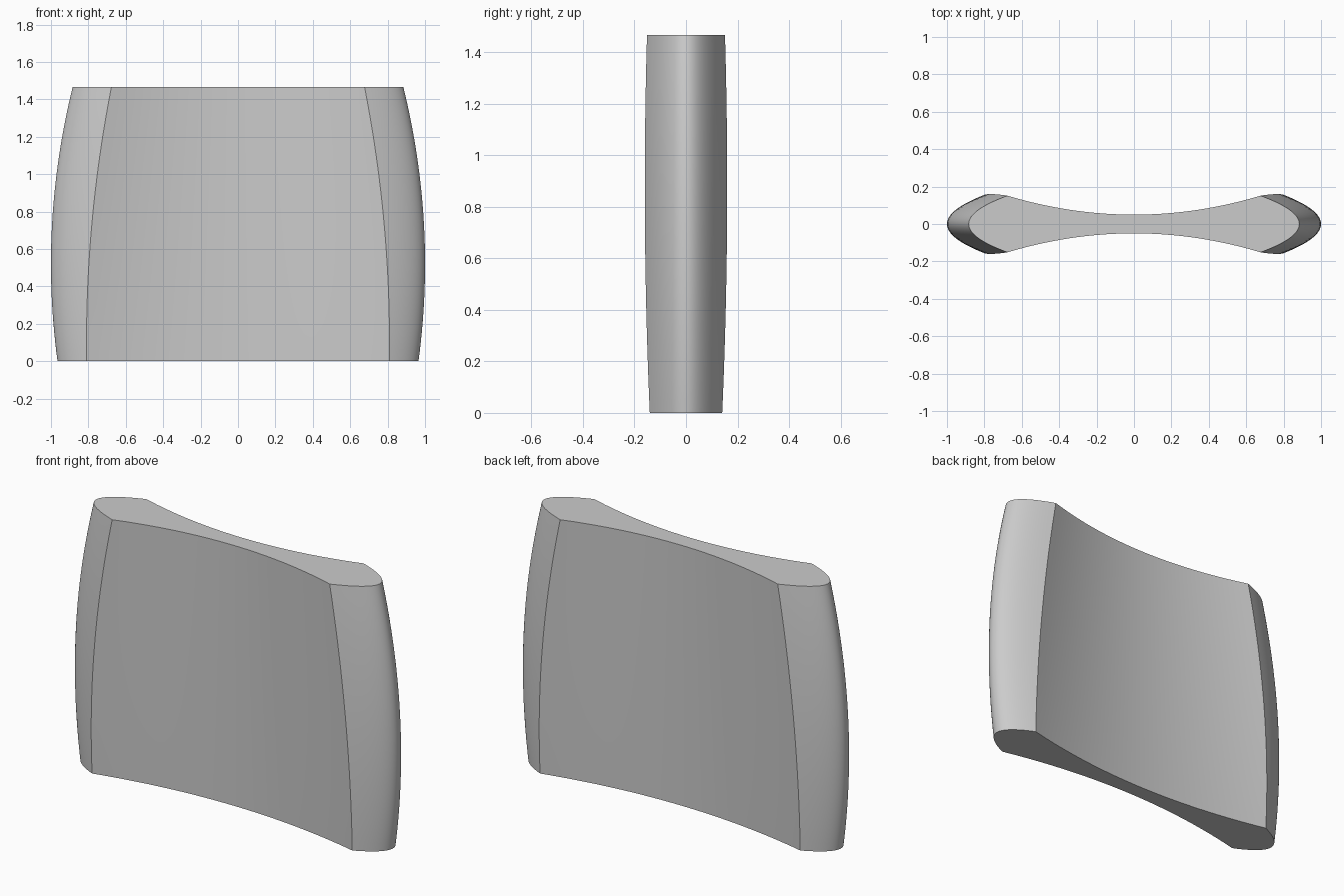
import bpy, bmesh, math

cube = bpy.data.objects.get("Cube")
if cube:
    bpy.data.objects.remove(cube, do_unlink=True)

HEIGHT = 1.467
LEVELS, FACE_STEPS, CAP_STEPS = 28, 32, 32


def bow(z, peak, z_peak, radius):
    """Shallow vertical arc: largest at z_peak, falling off above and below."""
    return peak - (z - z_peak) ** 2 / (2 * radius)


def section(z):
    """Closed outline at height z: concave faces joined by rounded ends."""
    width = bow(z, 1.0, 0.52, 3.86)
    crease = bow(z, 0.81, 0.1, 7.0)
    depth = bow(z, 0.16, 0.88, 20)
    waist = 0.045 + 0.005 * z / HEIGHT
    half = []
    # concave front face, left to right
    for i in range(FACE_STEPS):
        t = 2 * i / FACE_STEPS - 1
        half.append((t * crease, -(waist + (depth - waist) * t * t)))
    # rounded end, front to back
    for i in range(CAP_STEPS):
        t = 2 * i / CAP_STEPS - 1
        half.append((width - (width - crease) * t * t, t * depth))
    # the other half is the same outline turned half way round
    return half + [(-x, -y) for x, y in half]


# Loft the sections into one closed body
bm = bmesh.new()
rings = []
for k in range(LEVELS + 1):
    z = HEIGHT * k / LEVELS
    rings.append([bm.verts.new((x, y, z)) for x, y in section(z)])
for low, high in zip(rings, rings[1:]):
    for i in range(len(low)):
        j = (i + 1) % len(low)
        bm.faces.new((low[i], low[j], high[j], high[i]))
bm.faces.new(rings[-1])
bm.faces.new(rings[0][::-1])
bmesh.ops.recalc_face_normals(bm, faces=bm.faces)

mesh = bpy.data.meshes.new("curved_panel")
bm.to_mesh(mesh)
bm.free()
panel = bpy.data.objects.new("curved_panel", mesh)
bpy.context.collection.objects.link(panel)

# Single plain grey
grey = bpy.data.materials.new("light grey")
grey.use_nodes = True
colour = (0.6, 0.6, 0.6, 1)
grey.diffuse_color = colour
grey.node_tree.nodes["Principled BSDF"].inputs["Base Color"].default_value = colour
mesh.materials.append(grey)

# Smooth faces with sharp creases and rims
bpy.ops.object.select_all(action="DESELECT")
panel.select_set(True)
bpy.context.view_layer.objects.active = panel
bpy.ops.object.shade_smooth_by_angle(angle=math.radians(25))
